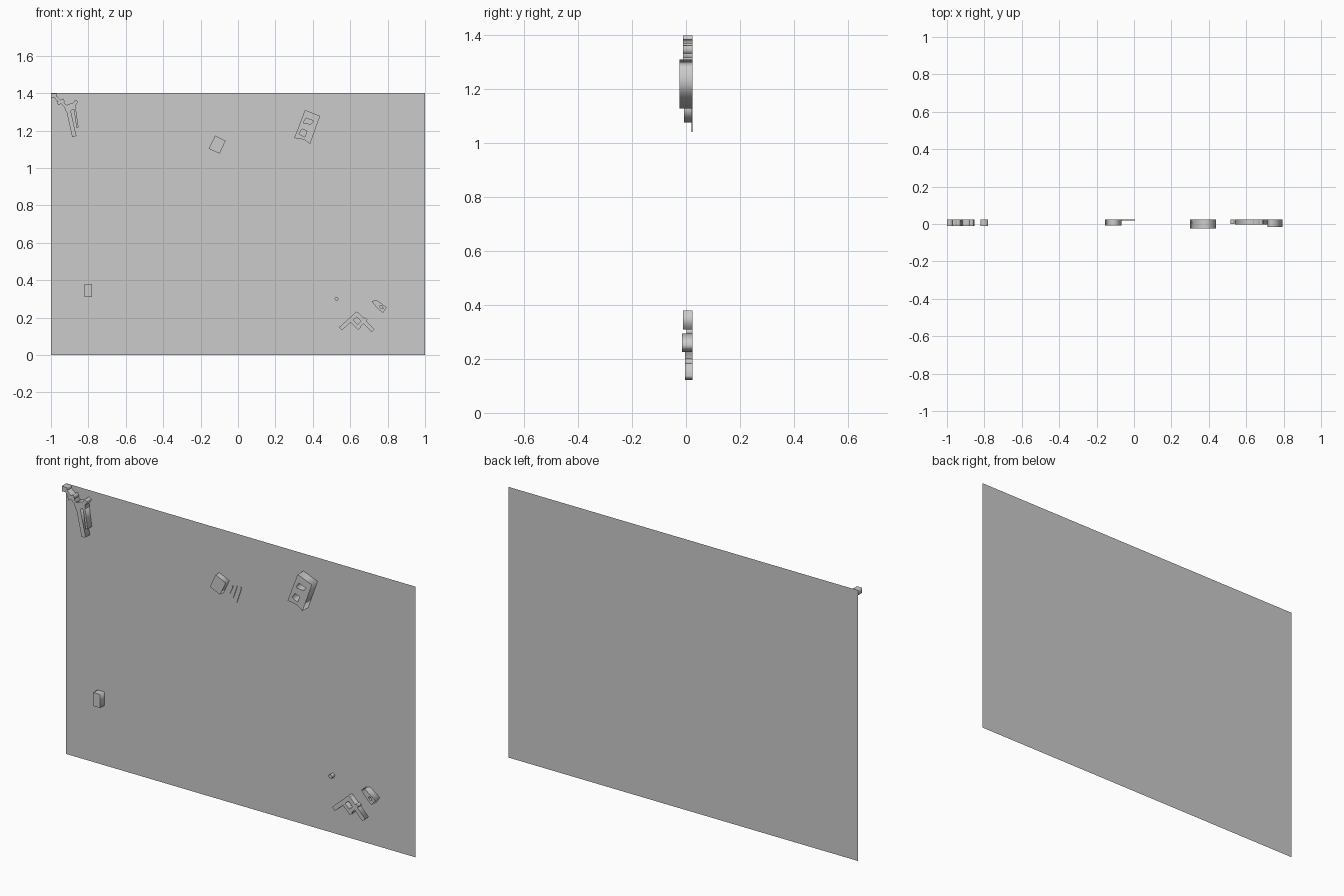
import bpy
import math
from mathutils import Vector

if "Cube" in bpy.data.objects:
    bpy.data.objects.remove(bpy.data.objects["Cube"])

PANEL_Y = 0.024


def slab(name, front_y, *loops):
    """Flat outline (x, z), further loops are holes, extruded from the panel to front_y."""
    back = PANEL_Y - 0.0005
    crv = bpy.data.curves.new(name, 'CURVE')
    crv.dimensions = '2D'
    crv.fill_mode = 'BOTH'
    crv.extrude = (back - front_y) / 2
    for pts in loops:
        s = crv.splines.new('POLY')
        s.points.add(len(pts) - 1)
        for p, (x, z) in zip(s.points, pts):
            p.co = (x, z, 0, 1)
        s.use_cyclic_u = True
    ob = bpy.data.objects.new(name, crv)
    bpy.context.collection.objects.link(ob)
    ob.location.y = (back + front_y) / 2
    ob.rotation_euler.x = math.pi / 2
    bpy.ops.object.select_all(action='DESELECT')
    bpy.context.view_layer.objects.active = ob
    ob.select_set(True)
    bpy.ops.object.convert(target='MESH')
    return bpy.context.object


def bar(name, front_y, a, b, width):
    """Straight bar between two points."""
    a, b = Vector(a), Vector(b)
    d = (b - a).normalized()
    n = Vector((-d.y, d.x)) * width / 2
    return slab(name, front_y, [tuple(p) for p in (a + n, a - n, b - n, b + n)])


# Backing panel
me = bpy.data.meshes.new("panel")
me.from_pydata([(-1, PANEL_Y, 0), (1, PANEL_Y, 0), (1, PANEL_Y, 1.4), (-1, PANEL_Y, 1.4)],
               [], [(0, 1, 2, 3)])
bpy.context.collection.objects.link(bpy.data.objects.new("panel", me))

# Large block with two windows
slab("window_block", -0.024,
     [(0.358, 1.31), (0.439, 1.278), (0.385, 1.128), (0.353, 1.152), (0.30, 1.16), (0.316, 1.2)],
     [(0.348, 1.24), (0.364, 1.267), (0.406, 1.251), (0.39, 1.235)],
     [(0.326, 1.182), (0.342, 1.208), (0.369, 1.198), (0.358, 1.166)])

# Tilted square block and the thin strips beside it
slab("square_block", -0.007, [(-0.123, 1.173), (-0.066, 1.146), (-0.098, 1.077), (-0.156, 1.103)])
for i, (a, b) in enumerate([((-0.045, 1.125), (-0.065, 1.08)),
                            ((-0.022, 1.13), (-0.045, 1.065)),
                            ((0.003, 1.13), (-0.025, 1.043))]):
    bar(f"thin_strip_{i}", 0.02, a, b, 0.006)

# Small upright block
slab("upright_block", -0.012, [(-0.82, 0.31), (-0.78, 0.31), (-0.78, 0.38), (-0.82, 0.38)])

# Branching figure in the top left corner
for name, a, b, w in [
    ("tip", (-1.0, 1.386), (-0.97, 1.386), 0.026),
    ("neck", (-0.975, 1.378), (-0.915, 1.325), 0.016),
    ("cross_piece", (-0.965, 1.345), (-0.93, 1.362), 0.02),
    ("body", (-0.925, 1.315), (-0.87, 1.335), 0.035),
    ("arm", (-0.885, 1.325), (-0.862, 1.36), 0.018),
    ("long_leg", (-0.908, 1.315), (-0.875, 1.168), 0.023),
    ("short_leg", (-0.873, 1.32), (-0.858, 1.215), 0.011),
]:
    bar("figure_" + name, -0.012, a, b, w)

# Crossed bars in the bottom right
for name, a, b, w in [
    ("upper_left", (0.548, 0.14), (0.642, 0.225), 0.022),
    ("lower_right", (0.635, 0.22), (0.722, 0.13), 0.022),
    ("inner", (0.605, 0.185), (0.65, 0.14), 0.018),
    ("cross", (0.635, 0.145), (0.685, 0.195), 0.018),
]:
    bar("crossed_bar_" + name, -0.004, a, b, w)

# Wedge with a hole, and a tiny loose block
slab("wedge", -0.015,
     [(0.715, 0.287), (0.74, 0.295), (0.795, 0.255), (0.775, 0.225), (0.745, 0.25)],
     [(0.755, 0.262), (0.768, 0.265), (0.777, 0.25), (0.765, 0.248)])
slab("loose_block", 0.001,
     [(0.515, 0.303), (0.527, 0.311), (0.538, 0.305), (0.535, 0.291), (0.521, 0.291)])
